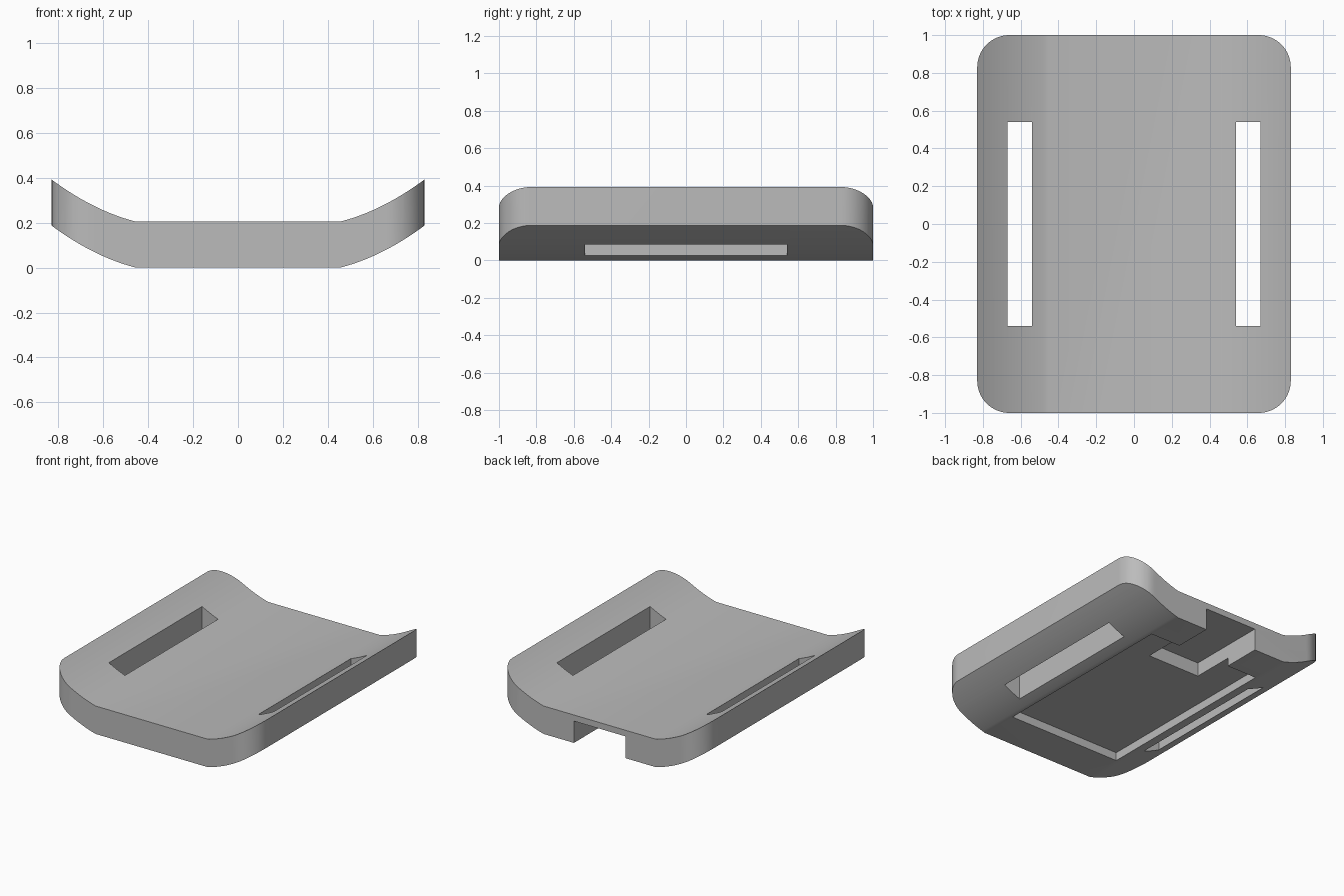
import bpy, bmesh, math

cube = bpy.data.objects.get("Cube")
if cube:
    bpy.data.objects.remove(cube)

HALF_W, HALF_L = 0.83, 1.0
FLAT, THICK = 0.455, 0.205
CORNER = 0.17

grey = bpy.data.materials.new("plain grey")
grey.use_nodes = True
colour = (0.5, 0.5, 0.5, 1)
grey.diffuse_color = colour
grey.node_tree.nodes["Principled BSDF"].inputs["Base Color"].default_value = colour


def prism(name, points, direction):
    """Extrude a closed outline of 3D points along a direction."""
    bm = bmesh.new()
    face = bm.faces.new([bm.verts.new(p) for p in points])
    ext = bmesh.ops.extrude_face_region(bm, geom=[face])
    verts = [v for v in ext["geom"] if isinstance(v, bmesh.types.BMVert)]
    bmesh.ops.translate(bm, verts=verts, vec=direction)
    bmesh.ops.recalc_face_normals(bm, faces=bm.faces)
    mesh = bpy.data.meshes.new(name)
    bm.to_mesh(mesh)
    bm.free()
    mesh.materials.append(grey)
    obj = bpy.data.objects.new(name, mesh)
    bpy.context.collection.objects.link(obj)
    return obj


def block(name, x0, x1, y0, y1, z0, z1):
    outline = [(x0, y0, z0), (x1, y0, z0), (x1, y1, z0), (x0, y1, z0)]
    return prism(name, outline, (0, 0, z1 - z0))


def cut(target, cutter, operation="DIFFERENCE"):
    """Apply a boolean and discard its cutter."""
    cutter.hide_render = True
    mod = target.modifiers.new("cut", "BOOLEAN")
    mod.operation, mod.object, mod.solver = operation, cutter, "EXACT"
    bpy.context.view_layer.objects.active = target
    bpy.ops.object.modifier_apply(modifier=mod.name)
    bpy.data.objects.remove(cutter)


# Upswept plate profile: flat middle with curved wings
STEPS = 16
wing = []
for i in range(STEPS + 1):
    t = (HALF_W - FLAT) * i / STEPS
    wing.append((FLAT + t, 0.256 * t + 0.646 * t * t))
lower = [(-x, z) for x, z in reversed(wing)] + wing
upper = [(x, z + THICK) for x, z in reversed(lower)]
plate = prism("curved_plate", [(x, -HALF_L, z) for x, z in lower + upper],
              (0, 2 * HALF_L, 0))

# Rounded plan outline
outline = []
for k, (sx, sy) in enumerate([(1, 1), (-1, 1), (-1, -1), (1, -1)]):
    for i in range(17):
        a = math.radians(90 * (k + i / 16))
        outline.append((sx * (HALF_W - CORNER) + CORNER * math.cos(a),
                        sy * (HALF_L - CORNER) + CORNER * math.sin(a), -0.5))
cut(plate, prism("outline_cutter", outline, (0, 0, 2)), "INTERSECT")

# Strap slots through both wings
for side in (-1, 1):
    x0, x1 = sorted((side * 0.54, side * 0.67))
    cut(plate, block("slot_cutter", x0, x1, -0.54, 0.54, -0.5, 1))

# Shallow pocket underneath, and the deeper channel out of the back
cut(plate, block("pocket_cutter", -0.45, 0.45, -0.72, 0.72, -0.2, 0.06))
cut(plate, block("channel_cutter", -0.21, 0.21, 0.41, 1.2, -0.2, 0.16))

# Smooth curves, crisp edges
bpy.ops.object.select_all(action="DESELECT")
plate.select_set(True)
bpy.context.view_layer.objects.active = plate
bpy.ops.object.shade_smooth_by_angle(angle=math.radians(30))
